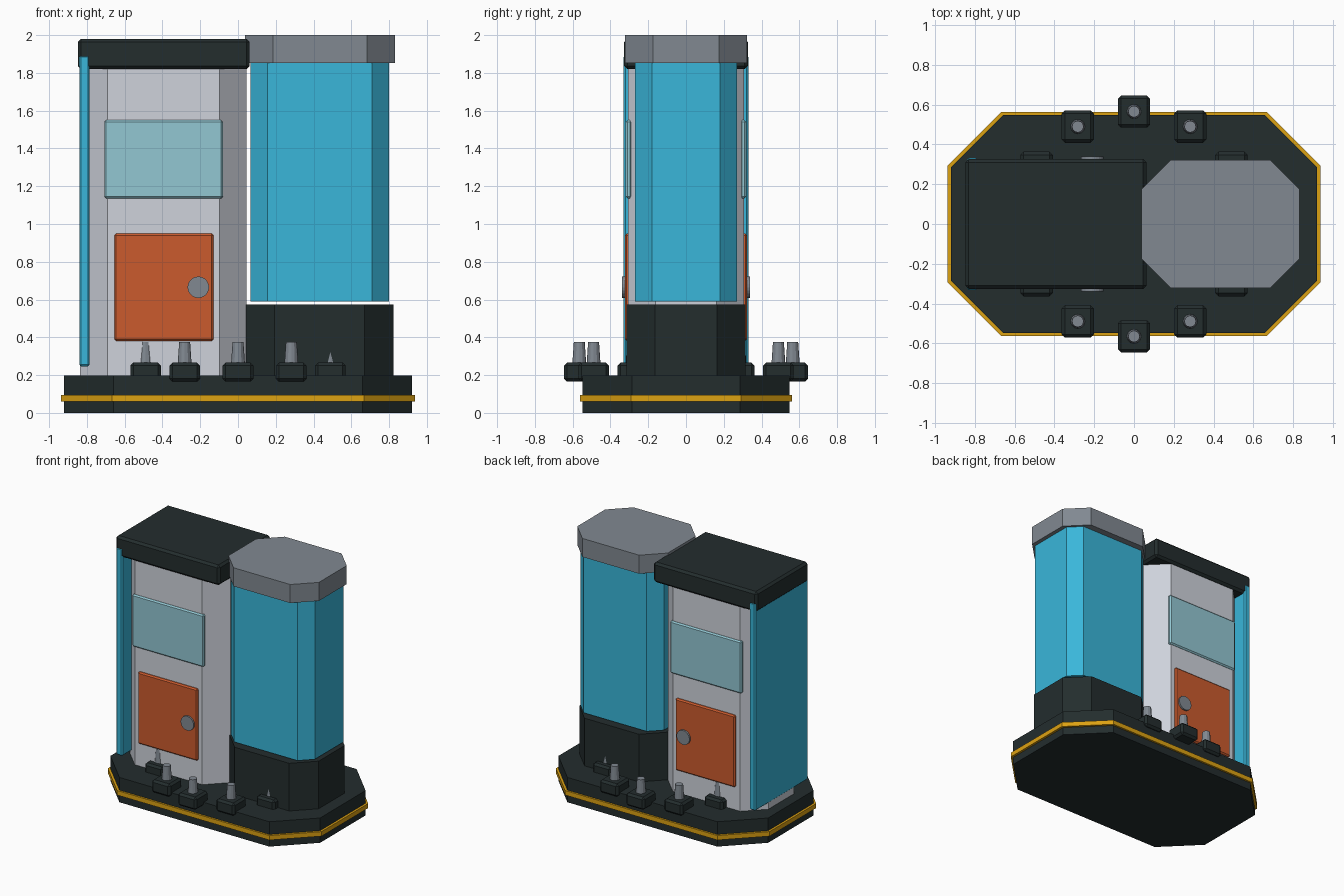
import bpy, bmesh, math
from mathutils import Matrix

if "Cube" in bpy.data.objects:
    bpy.data.objects.remove(bpy.data.objects["Cube"])


def material(name, r, g, b):
    m = bpy.data.materials.new(name)
    m.diffuse_color = (r, g, b, 1)
    m.use_nodes = True
    m.node_tree.nodes["Principled BSDF"].inputs["Base Color"].default_value = m.diffuse_color
    return m


DARK = material("dark_slate", 0.017, 0.026, 0.027)
BLUE = material("sky_blue", 0.041, 0.47, 0.70)
PALE = material("pale_grey", 0.62, 0.65, 0.71)
GREY = material("mid_grey", 0.22, 0.25, 0.285)
ORANGE = material("orange", 0.60, 0.105, 0.027)
GOLD = material("gold", 0.72, 0.36, 0.006)
GLASS = material("pale_teal_glass", 0.29, 0.57, 0.65)


def finish(name, bm, mat):
    bmesh.ops.recalc_face_normals(bm, faces=bm.faces[:])
    me = bpy.data.meshes.new(name)
    bm.to_mesh(me)
    bm.free()
    me.materials.append(mat)
    ob = bpy.data.objects.new(name, me)
    bpy.context.collection.objects.link(ob)
    return ob


def prism(name, x0, x1, half_y, cut, z0, z1, mat):
    """Upright block with its four vertical corners cut off at 45 degrees."""
    cx, hx = (x0 + x1) / 2, (x1 - x0) / 2
    a, b = hx - cut, half_y - cut
    pts = [(hx, -b), (hx, b), (a, half_y), (-a, half_y),
           (-hx, b), (-hx, -b), (-a, -half_y), (a, -half_y)]
    bm = bmesh.new()
    face = bm.faces.new([bm.verts.new((cx + x, y, z0)) for x, y in pts])
    ext = bmesh.ops.extrude_face_region(bm, geom=[face])
    for v in ext["geom"]:
        if isinstance(v, bmesh.types.BMVert):
            v.co.z = z1
    return finish(name, bm, mat)


def box(name, lo, hi, bevel, mat):
    """Box between two corners with a small flat bevel."""
    bm = bmesh.new()
    bmesh.ops.create_cube(bm, size=1)
    for v in bm.verts:
        v.co = [lo[i] if v.co[i] < 0 else hi[i] for i in range(3)]
    bmesh.ops.bevel(bm, geom=bm.edges[:], offset=bevel, segments=1,
                    affect='EDGES', profile=0.5)
    return finish(name, bm, mat)


def peg(name, centre, r0, r1, depth, mat, sides=12, tilt=0):
    bm = bmesh.new()
    bmesh.ops.create_cone(bm, cap_ends=True, segments=sides, radius1=r0,
                          radius2=r1, depth=depth,
                          matrix=Matrix.Translation(centre) @ Matrix.Rotation(tilt, 4, 'X'))
    return finish(name, bm, mat)


# Base with gold trim
prism("base", -0.92, 0.92, 0.547, 0.262, 0, 0.197, DARK)
prism("base_trim", -0.938, 0.938, 0.562, 0.27, 0.06, 0.096, GOLD)

# Tank on the right: plinth, floating body, lid
prism("tank_plinth", 0.04, 0.822, 0.315, 0.152, 0.19, 0.575, DARK)
prism("tank_body", 0.066, 0.80, 0.27, 0.09, 0.59, 1.855, BLUE)
prism("tank_lid", 0.038, 0.832, 0.322, 0.148, 1.853, 2.0, GREY)

# Cabinet on the left: body, roof, side panel
prism("cabinet_body", -0.836, 0.046, 0.307, 0.145, 0.19, 1.85, PALE)
box("cabinet_roof", (-0.848, -0.327, 1.82), (0.062, 0.327, 1.98), 0.017, DARK)
box("side_panel", (-0.84, -0.331, 0.245), (-0.785, 0.331, 1.893), 0.01, BLUE)

# Window, door and knob on front and back
for side, s in (("front", -1), ("back", 1)):
    def plate(name, x0, x1, z0, z1, y0, y1, mat):
        ya, yb = sorted((s * y0, s * y1))
        box(f"{side}_{name}", (x0, ya, z0), (x1, yb, z1), 0.01, mat)
    plate("window", -0.708, -0.08, 1.135, 1.55, 0.287, 0.319, GLASS)
    plate("door", -0.655, -0.13, 0.38, 0.95, 0.29, 0.324, ORANGE)
    peg(f"{side}_door_knob", (-0.21, s * 0.322, 0.665), 0.057, 0.057, 0.032,
        GREY, 20, math.pi / 2)

# Ring of bolt blocks with pegs
for i in range(12):
    a = math.radians(30 * i)
    x, y = 0.565 * math.cos(a), 0.565 * math.sin(a)
    box(f"bolt_block_{i}", (x - 0.081, y - 0.081, 0.165),
        (x + 0.081, y + 0.081, 0.266), 0.016, DARK)
    peg(f"bolt_peg_{i}", (x, y, 0.315), 0.037, 0.029, 0.118, GREY)
